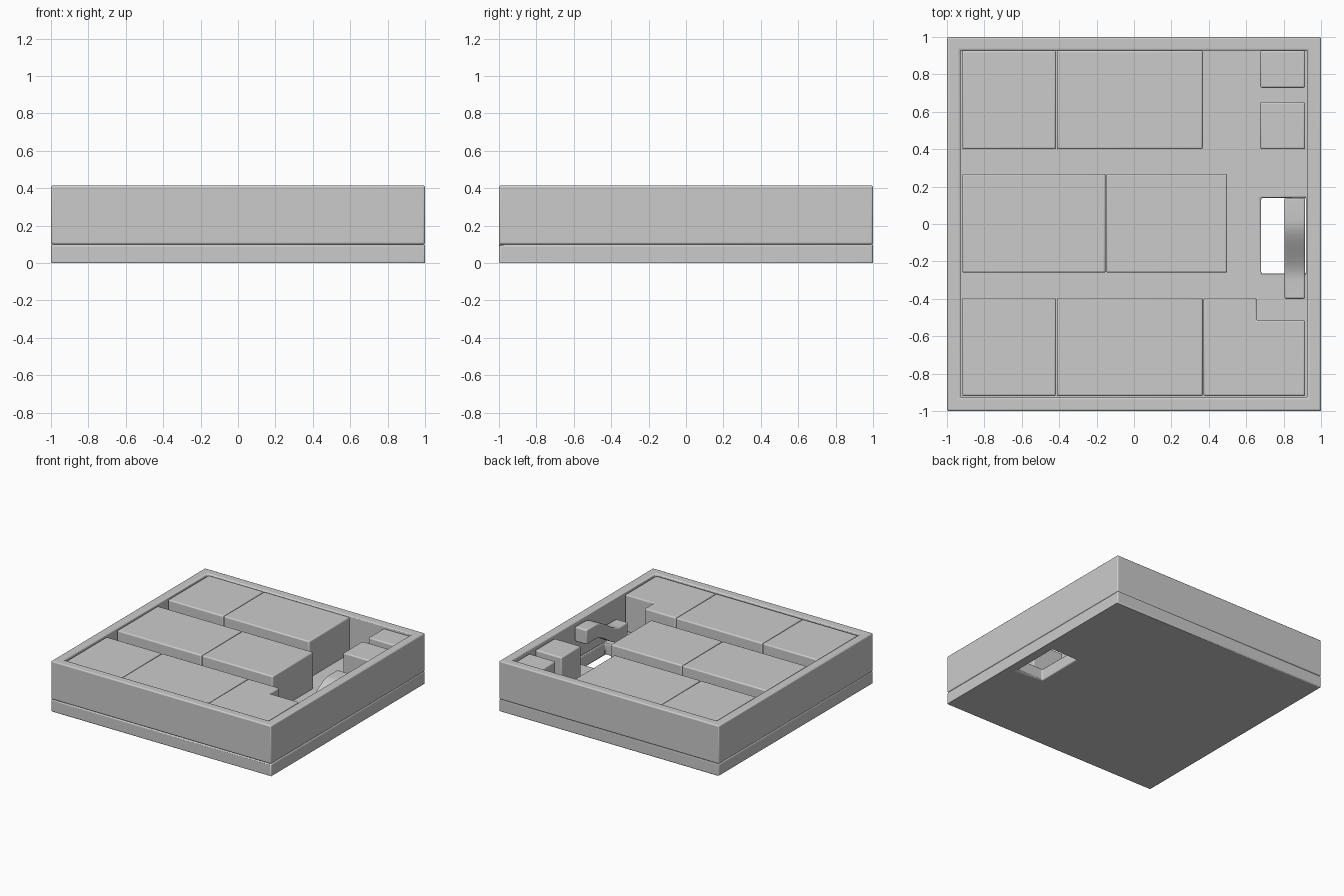
import bpy, bmesh, math

if "Cube" in bpy.data.objects:
    bpy.data.objects.remove(bpy.data.objects["Cube"])

BEVEL = 0.01


def finish(name, bm, bevel=BEVEL):
    bmesh.ops.recalc_face_normals(bm, faces=bm.faces)
    mesh = bpy.data.meshes.new(name)
    bm.to_mesh(mesh)
    bm.free()
    ob = bpy.data.objects.new(name, mesh)
    bpy.context.collection.objects.link(ob)
    mod = ob.modifiers.new("soft_edges", 'BEVEL')
    mod.width = bevel
    mod.segments = 3
    mod.limit_method = 'ANGLE'
    mod.angle_limit = math.radians(40)
    bpy.ops.object.select_all(action='DESELECT')
    ob.select_set(True)
    bpy.context.view_layer.objects.active = ob
    bpy.ops.object.shade_smooth_by_angle(angle=math.radians(35))
    return ob


def rect(x0, x1, y0, y1):
    return [(x0, y0), (x1, y0), (x1, y1), (x0, y1)]


def prism(name, loop, lo, hi, place=lambda a, b, h: (a, b, h)):
    """Closed outline extruded from lo to hi."""
    bm = bmesh.new()
    bot = [bm.verts.new(place(a, b, lo)) for a, b in loop]
    top = [bm.verts.new(place(a, b, hi)) for a, b in loop]
    bm.faces.new(bot)
    bm.faces.new(top)
    n = len(loop)
    for i in range(n):
        j = (i + 1) % n
        bm.faces.new((bot[i], bot[j], top[j], top[i]))
    return finish(name, bm)


def frame(name, outer, inner, lo, hi):
    """Rectangular slab with a rectangular opening."""
    bm = bmesh.new()
    o0, o1, i0, i1 = [[bm.verts.new((x, y, z)) for x, y in loop]
                      for loop in (outer, inner) for z in (lo, hi)]
    for i in range(4):
        j = (i + 1) % 4
        for a, b in ((o0, o1), (o1, i1), (i1, i0), (i0, o0)):
            bm.faces.new((a[i], a[j], b[j], b[i]))
    return finish(name, bm)


# Base plate with its opening, and the surrounding wall
frame("base_plate", rect(-1, 1, -1, 1), rect(0.68, 0.92, -0.265, 0.14), 0, 0.10)
frame("outer_wall", rect(-1, 1, -1, 1), rect(-0.928, 0.928, -0.928, 0.928), 0.10, 0.415)

# Rows of blocks: y range and the x boundaries between neighbours
FLOOR, TOP = 0.10, 0.405
rows = {
    "back_block": (0.40, 0.928, (-0.92, -0.415, 0.37)),
    "middle_block": (-0.26, 0.268, (-0.92, -0.15, 0.50)),
    "front_block": (-0.92, -0.395, (-0.92, -0.415, 0.37)),
}
for name, (y0, y1, xs) in rows.items():
    for i, (x0, x1) in enumerate(zip(xs, xs[1:])):
        prism(f"{name}_{i + 1}", rect(x0 + 0.002, x1 - 0.002, y0, y1), FLOOR, TOP)

# Notched corner block
prism("corner_block", [(0.372, -0.92), (0.915, -0.92), (0.915, -0.515),
                       (0.655, -0.515), (0.655, -0.395), (0.372, -0.395)], FLOOR, TOP)

# Two small blocks along the right wall
for i, (y0, y1) in enumerate(((0.40, 0.652), (0.728, 0.928))):
    prism(f"small_block_{i + 1}", rect(0.675, 0.915, y0, y1), FLOOR, TOP - 0.01)

# Curved ramp beside the opening: flat, sloping down, flat
upper = [(0.14, 0.39)]
for i in range(13):
    t = i / 12
    upper.append((0.02 - 0.32 * t, 0.39 - 0.14 * t * t * (3 - 2 * t)))
upper.append((-0.40, 0.25))
lower = [(y, z - 0.12) for y, z in reversed(upper)]
prism("ramp", upper + lower, 0.805, 0.915, lambda y, z, x: (x, y, z))
